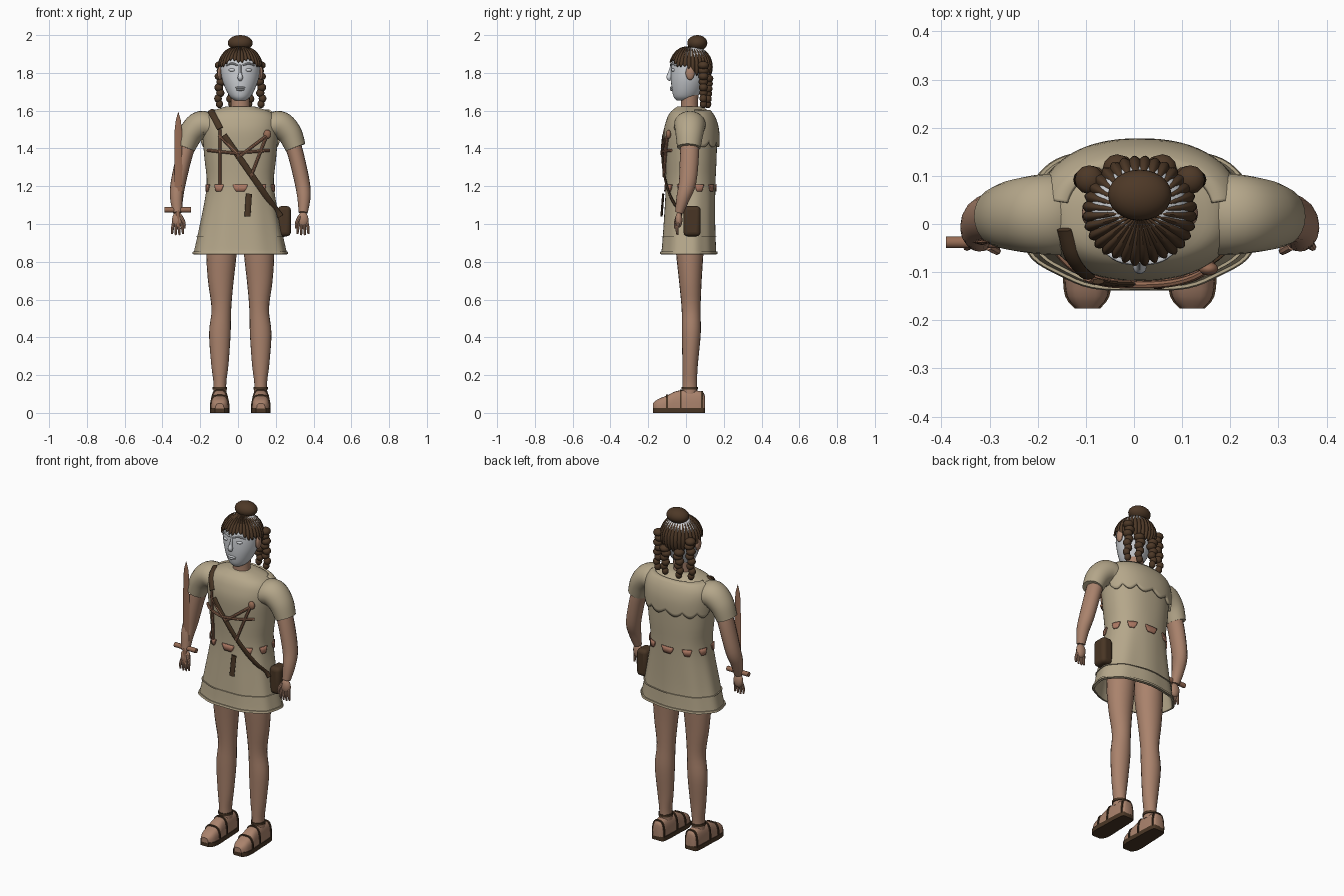
import bpy, bmesh, math
from mathutils import Vector, Matrix
from math import sin, cos, pi

cube = bpy.data.objects.get("Cube")
if cube:
    bpy.data.objects.remove(cube, do_unlink=True)

CX = 0.012  # body centre line
made = []


def material(name, r, g, b):
    m = bpy.data.materials.new(name)
    m.use_nodes = True
    m.diffuse_color = (r, g, b, 1)
    bsdf = m.node_tree.nodes["Principled BSDF"]
    bsdf.inputs["Base Color"].default_value = (r, g, b, 1)
    bsdf.inputs["Roughness"].default_value = 0.8
    return m


SKIN = material("skin", .40, .225, .15)
CLOTH = material("linen cloth", .46, .385, .255)
HAIR = material("brown hair", .075, .04, .02)
LEATHER = material("dark leather", .065, .036, .018)
WOOD = material("reddish wood", .31, .15, .09)
PATCH = material("clay red patch", .42, .19, .125)
FACE = material("pale grey", .62, .64, .67)


def finish(name, bm, mat):
    bmesh.ops.recalc_face_normals(bm, faces=bm.faces)
    me = bpy.data.meshes.new(name)
    bm.to_mesh(me)
    bm.free()
    me.materials.append(mat)
    ob = bpy.data.objects.new(name, me)
    bpy.context.collection.objects.link(ob)
    made.append(ob)
    return ob


def loft(name, rings, mat, closed=True, caps=(True, True)):
    bm = bmesh.new()
    rows = [[bm.verts.new(p) for p in r] for r in rings]
    n = len(rows[0])
    for a, b in zip(rows, rows[1:]):
        for i in range(n if closed else n - 1):
            k = (i + 1) % n
            bm.faces.new((a[i], a[k], b[k], b[i]))
    for row, cap in zip((rows[0], rows[-1]), caps):
        if cap and closed:
            bm.faces.new(row)
    return finish(name, bm, mat)


def spline(rows, steps):
    """Catmull-Rom samples through rows of numbers."""
    out, last = [], len(rows) - 1
    for i in range(last):
        p = [rows[min(max(i + k, 0), last)] for k in (-1, 0, 1, 2)]
        for s in range(steps):
            t = s / steps
            out.append([b + t / 2 * (c - a + t * (2*a - 5*b + 4*c - d + t * (3*(b - c) + d - a)))
                        for a, b, c, d in zip(*p)])
    return out + [list(rows[-1])]


def tube(name, rows, mat, n=12, steps=4, s=None):
    """Rows are x, y, z, radius across, radius in depth."""
    rows = spline(rows, steps) if steps > 1 else rows
    if s:
        rows = [(CX + s * r[0], *r[1:]) for r in rows]
    pts = [Vector(r[:3]) for r in rows]
    rings = []
    for i, p in enumerate(pts):
        d = (pts[min(i + 1, len(pts) - 1)] - pts[max(i - 1, 0)]).normalized()
        ref = Vector((0, 1, 0)) if abs(d.y) < .9 else Vector((0, 0, 1))
        u = ref.cross(d).normalized()
        v = d.cross(u)
        rings.append([p + u * rows[i][3] * cos(2*pi*k/n) + v * rows[i][4] * sin(2*pi*k/n) for k in range(n)])
    return loft(name, rings, mat)


def blobs(name, items, mat, seg=14):
    """Ellipsoids given as (centre, radii) in one mesh."""
    bm = bmesh.new()
    for c, r in items:
        bmesh.ops.create_uvsphere(bm, u_segments=seg, v_segments=seg // 2 + 2, radius=1,
                                  matrix=Matrix.Translation(c) @ Matrix.Diagonal((*r, 1)))
    return finish(name, bm, mat)


# Tunic: z, half width, front y, back y
TUNIC = spline([(.84, .247, -.135, .16), (.87, .24, -.13, .157), (1.0, .212, -.12, .153),
                (1.2, .178, -.108, .155), (1.35, .19, -.112, .162), (1.48, .2, -.118, .163),
                (1.55, .195, -.104, .148), (1.59, .165, -.084, .125), (1.612, .11, -.06, .1),
                (1.622, .075, -.045, .075)], 4)
POWER = .88


def section(z):
    for a, b in zip(TUNIC, TUNIC[1:]):
        if z <= b[0]:
            break
    t = min(max((z - a[0]) / (b[0] - a[0]), 0), 1)
    return [p + (q - p) * t for p, q in zip(a, b)][1:]


def surf(a, z, off=0.0):
    w, f, b = section(z)
    fold = 1 + .014 * sin(9 * a) * min(1, max(0, 1.3 - z) * 3)
    c, s = cos(a), sin(a)
    x = math.copysign(abs(c) ** POWER, c) * (w * fold + off)
    y = math.copysign(abs(s) ** POWER, s) * ((b - f) / 2 * fold + off)
    return Vector((CX + x, (f + b) / 2 + y, z))


def front(x, z, off=.012):
    w, f, b = section(z)
    k = min(abs(x - CX) / w, .97)
    return (f + b) / 2 - ((b - f) / 2 + off) * (1 - k ** (2 / POWER)) ** (POWER / 2)


def solidify(ob, thick, offset):
    m = ob.modifiers.new("thickness", 'SOLIDIFY')
    m.thickness, m.offset = thick, offset


def panel(name, a0, a1, low, high, off, mat, n=12, rows=4, thick=.006):
    """A plate following the tunic between two angles and two height rules."""
    rings = []
    for j in range(rows + 1):
        ring = []
        for i in range(n + 1):
            t = i / n
            lo, hi = low(t), high(t)
            ring.append(surf(a0 + (a1 - a0) * t, lo + (hi - lo) * j / rows, off))
        rings.append(ring)
    ob = loft(name, rings, mat, closed=False)
    solidify(ob, thick, 0)
    return ob


N = 72
tunic = loft("tunic", [[surf(2*pi*i/N, r[0]) for i in range(N)] for r in TUNIC], CLOTH, caps=(False, True))
solidify(tunic, .008, -1)
for name, z, h in (("hem_band", .842, .012), ("hem_seam", .93, .004)):
    band = [[surf(2*pi*i/N, z + dz, o) for i in range(N)]
            for dz, o in ((0, 0), (0, .006), (h, .006), (h, 0))]
    loft(name, band, CLOTH, caps=(False, False))
panel("back_yoke", .06 * pi, .94 * pi, lambda t: 1.435 - .028 * abs(sin(6 * pi * t)),
      lambda t: 1.6, .008, CLOTH, n=60, rows=10, thick=.012)
for i in range(10):
    a = (i + .5) * pi / 5 + pi / 10 - pi / 10
    panel("belt_patch", a - .17, a + .17, lambda t: 1.172 + .03 * max(0, abs(t - .5) - .3) * 5,
          lambda t: 1.21, .004, PATCH, n=8, rows=2)

# Head and face
HEAD = spline([(1.655, .03, -.05, .03), (1.675, .055, -.066, .06), (1.72, .08, -.076, .09), (1.78, .1, -.08, .115),
               (1.85, .106, -.076, .125), (1.9, .092, -.055, .115), (1.935, .05, -.01, .08)], 4)
loft("head", [[(CX + w * cos(2*pi*i/32), (f + b) / 2 + (b - f) / 2 * sin(2*pi*i/32), z) for i in range(32)]
              for z, w, f, b in HEAD], FACE)
tube("neck", [(CX, .02, 1.57, .06, .055), (CX, .018, 1.62, .05, .045), (CX, .02, 1.7, .052, .048)], SKIN, 20)
tube("nose", [(CX, -.07, 1.84, .007, .012), (CX, -.083, 1.8, .008, .012), (CX, -.09, 1.775, .014, .014),
              (CX, -.082, 1.76, .008, .006)], FACE)
blobs("lips", [((CX, -.077, z), (w, .009, .006)) for z, w in ((1.722, .028), (1.711, .024))], FACE)
for s, side in ((1, "left"), (-1, "right")):
    blobs(side + "_eye", [((CX + s * .042, -.066, 1.815), (.02, .012, .009))], FACE)
    tube(side + "_brow", [(.014, -.08, 1.84, .004, .006), (.045, -.073, 1.85, .005, .006),
                          (.075, -.053, 1.838, .003, .005)], FACE, 8, s=s)
    blobs(side + "_ear", [((CX + s * .108, .022, 1.8), (.013, .024, .038))], SKIN)

# Hair cap of strands gathered under a bun
M, rings = 192, []
for j in range(15):
    ring = []
    for i in range(M):
        a = 2 * pi * i / M
        strand = abs(sin(16 * a))
        phi = .05 + (1.6 + .48 * sin(a) + .13 * strand + .09 * sin(7 * a)) * j / 14
        k = .97 + .06 * strand * min(1, j / 5)
        ring.append((CX + .116 * k * sin(phi) * cos(a), .026 + .113 * k * sin(phi) * sin(a), 1.832 + .112 * k * cos(phi)))
    rings.append(ring)
hair = loft("hair_cap", rings, HAIR, caps=(True, False))
solidify(hair, .008, -1)
blobs("hair_bun", [((CX, .06, 1.958), (.066, .053, .042))], HAIR, 24)
for s, side in ((1, "left"), (-1, "right")):
    for name, x0, x1, y, top in (("outer", .1, .115, .092, 1.84), ("inner", .042, .05, .115, 1.77)):
        count = round((top - 1.635) / .03) + 1
        beads = []
        for i in range(count):
            t = i / (count - 1)
            r = .03 - .011 * t
            beads.append(((CX + s * (x0 + (x1 - x0) * t + .005 * (-1) ** i), y, top + (1.635 - top) * t), (r, r, .022)))
        blobs(f"{side}_{name}_braid", beads, HAIR, 12)

# Limbs, hands and sandals
for s, side in ((1, "left"), (-1, "right")):
    sleeve = tube(side + "_sleeve", [(.14, .02, 1.51, .06, .085), (.205, .02, 1.525, .074, .083),
                                     (.26, .018, 1.48, .066, .074), (.293, .015, 1.405, .055, .062)], CLOTH, 24, 6, s)
    tube(side + "_arm", [(.265, .02, 1.46, .045, .048), (.296, .018, 1.36, .042, .05), (.328, .008, 1.22, .04, .046),
                         (.337, -.015, 1.14, .035, .036), (.333, -.036, 1.06, .024, .022)], SKIN, 16, s=s)
    blobs(side + "_palm", [((CX + s * .332, -.038, 1.022), (.03, .019, .042))], SKIN)
    for i in range(4):
        x = .311 + .014 * i
        tube(side + "_finger", [(x, -.04, 1.01, .008, .009), (x + .004 * (i - 1.5), -.048, .975, .008, .008),
                                (x + .005 * (i - 1.5), -.045, .938 + .006 * abs(i - 1.5), .005, .005)], SKIN, 8, 3, s)
    tube(side + "_thumb", [(.315, -.045, 1.04, .01, .01), (.298, -.055, 1.005, .009, .009),
                           (.296, -.056, .975, .005, .006)], SKIN, 8, 3, s)
    tube(side + "_leg", [(.095, .02, .98, .08, .08), (.1, .02, .84, .08, .072), (.103, .023, .7, .068, .06),
                         (.1, .027, .55, .052, .05), (.108, .028, .42, .057, .05), (.108, .022, .26, .046, .041),
                         (.108, .02, .16, .034, .038), (.108, .02, .1, .036, .04)], SKIN, 20, s=s)
    # foot sections: y, half width, height
    foot = spline([(.1, .026, .09), (.085, .037, .112), (.02, .042, .122), (-.05, .044, .116), (-.1, .047, .092),
                   (-.15, .042, .072), (-.176, .022, .05)], 3)

    def arch(y, w, h, grow=0.0, base=.022):
        return [(CX + s * .109 + (w + grow) * math.copysign(abs(cos(pi*k/14)) ** .6, cos(pi*k/14)), y,
                 base + (h + grow - base) * sin(pi*k/14) ** .75) for k in range(15)]

    loft(side + "_foot", [arch(*r) for r in foot], SKIN)
    loft(side + "_sole", [[(CX + s * .109 + q * (w + .004), y, z) for q, z in ((-1, 0), (1, 0), (1, .026), (-1, .026))]
                          for y, w, h in foot], LEATHER)
    for pos in (3, 8, 12):
        y, w, h = foot[pos]
        loft(side + "_sandal_strap", [arch(y - .005, w, h, -.002), arch(y - .005, w, h, .005),
                                      arch(y + .005, w, h, .005), arch(y + .005, w, h, -.002)], LEATHER,
             closed=False)
    tube(side + "_ankle_strap", [(.108, .02, z, .039, .043) for z in (.124, .13, .138)], LEATHER, 20, 1, s)


# Chest straps lying on the tunic
def laid(name, a, b, wide, thick, mat, off=.01, n=10):
    rows = []
    for i in range(n + 1):
        t = i / n
        x, z = a[0] + (b[0] - a[0]) * t, a[1] + (b[1] - a[1]) * t
        rows.append((x, front(x, z, off), z, wide, thick))
    return tube(name, rows, mat, 8, 1)


laid("shoulder_strap_upper", (-.145, 1.6), (-.095, 1.505), .017, .007, LEATHER)
laid("shoulder_strap", (-.075, 1.47), (.225, 1.04), .016, .006, LEATHER, .012, 20)
laid("hanging_tab", (.058, 1.16), (.05, 1.04), .016, .006, LEATHER, .014)
for a, b in (((-.095, 1.21), (-.095, 1.5)), ((.068, 1.25), (.16, 1.49)), ((-.16, 1.39), (-.02, 1.375)),
             ((-.02, 1.375), (.165, 1.39)), ((-.1, 1.47), (.005, 1.36)), ((.01, 1.36), (.155, 1.47))):
    laid("chest_twig", a, b, .008, .008, WOOD, .013)
blobs("twig_knot", [((.155, front(.155, 1.475), 1.475), (.02, .014, .024))], WOOD)

# Pouch on the left hip
bm = bmesh.new()
bmesh.ops.create_cube(bm, size=1, matrix=Matrix.Translation((.245, .032, 1.015)) @ Matrix.Diagonal((.07, .09, .16, 1)))
pouch = finish("pouch", bm, LEATHER)
bevel = pouch.modifiers.new("rounding", 'BEVEL')
bevel.width, bevel.segments = .022, 4

# Sword in the right hand
tube("sword_blade", [(-.316, -.038, z, w, d) for z, w, d in
                     ((1.075, .019, .006), (1.3, .021, .006), (1.5, .019, .006), (1.55, .013, .005),
                      (1.592, .001, .001))], WOOD, 4, 1)
tube("sword_guard", [(x, -.038, 1.075, .014, .013) for x in (-.39, -.32, -.248)], WOOD, 10, 1)
tube("sword_grip", [(-.318, -.045, z, .012, .012) for z in (1.075, 1.03, .985)], WOOD, 10, 1)

# Smooth shading that keeps hard edges
bpy.ops.object.select_all(action='DESELECT')
for ob in made:
    ob.select_set(True)
bpy.context.view_layer.objects.active = tunic
bpy.ops.object.shade_smooth_by_angle(angle=math.radians(40))
